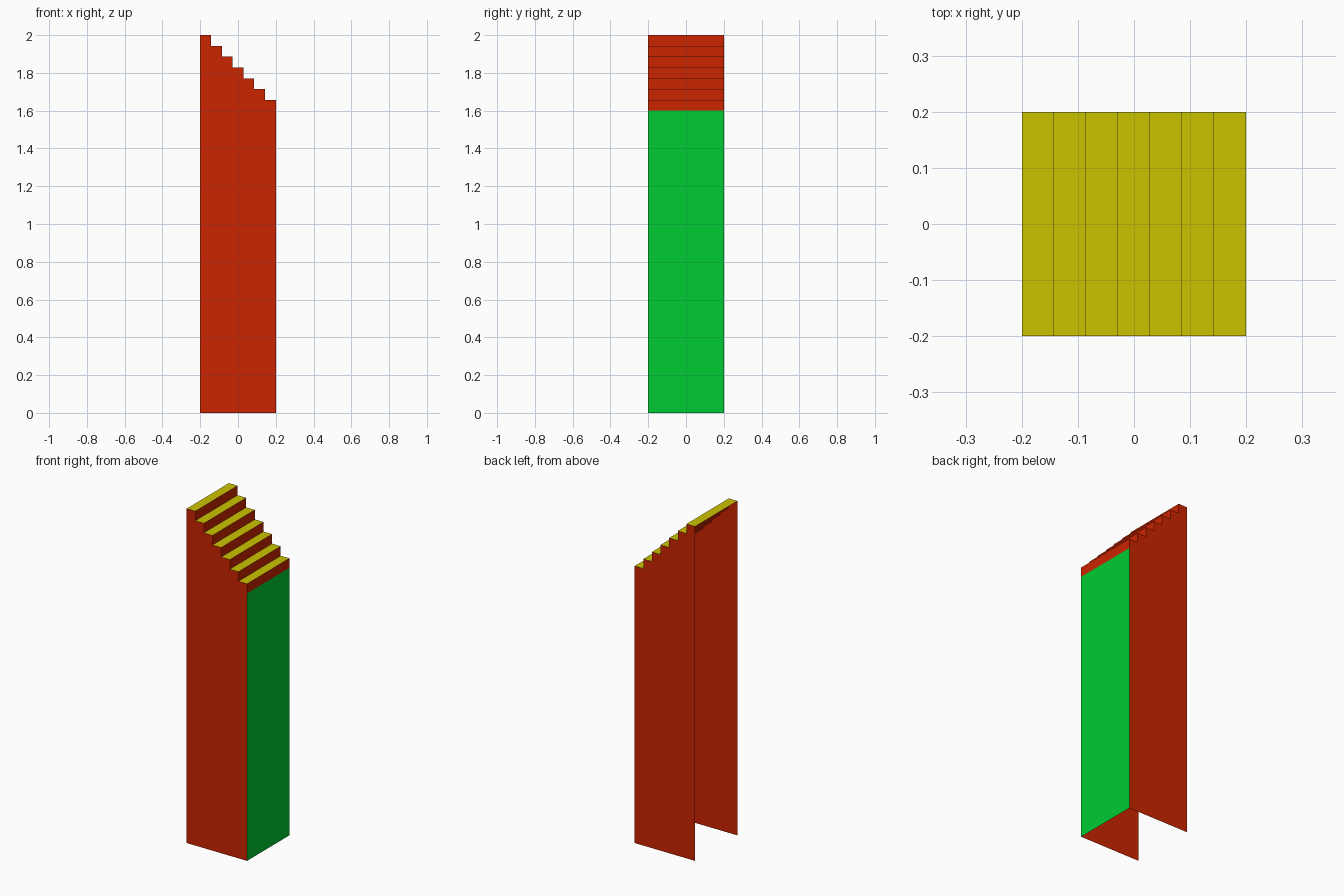
import bpy
import bmesh

cube = bpy.data.objects.get("Cube")
if cube:
    bpy.data.objects.remove(cube, do_unlink=True)

HALF = 0.2            # half of the square footprint
BASE = 1.6            # height where the stairs begin
STEPS = 7
SIZE = 2 * HALF / STEPS


def make_material(name, color):
    mat = bpy.data.materials.new(name)
    mat.use_nodes = True
    mat.diffuse_color = color
    mat.node_tree.nodes["Principled BSDF"].inputs["Base Color"].default_value = color
    return mat


red = make_material("brick red", (0.6, 0.018, 0, 1))
green = make_material("green", (0, 0.6, 0.032, 1))
yellow = make_material("yellow", (0.6, 0.54, 0, 1))


def make_sheet(name, polygons, materials):
    """Build thin sheets; faces that look up take the second material."""
    bm = bmesh.new()
    for points in polygons:
        bm.faces.new([bm.verts.new(p) for p in points])
    bmesh.ops.remove_doubles(bm, verts=bm.verts, dist=0.0001)
    bm.normal_update()
    for face in bm.faces:
        face.material_index = int(face.normal.z > 0.5 and len(materials) > 1)
    mesh = bpy.data.meshes.new(name)
    bm.to_mesh(mesh)
    bm.free()
    for mat in materials:
        mesh.materials.append(mat)
    obj = bpy.data.objects.new(name, mesh)
    bpy.context.collection.objects.link(obj)


# Stair line climbing from the +x end to the -x end
stair = [(HALF, BASE)]
for i in range(STEPS):
    top = BASE + (i + 1) * SIZE
    stair += [(HALF - i * SIZE, top), (HALF - (i + 1) * SIZE, top)]

# Side walls with stepped tops
outline = [(-HALF, 0), (HALF, 0)] + stair
make_sheet("front_wall", [[(x, -HALF, z) for x, z in outline]], [red])
make_sheet("back_wall", [[(x, HALF, z) for x, z in reversed(outline)]], [red])

# Red risers and yellow treads, open underneath
make_sheet("stairs",
           [[(x0, -HALF, z0), (x0, HALF, z0), (x1, HALF, z1), (x1, -HALF, z1)]
            for (x0, z0), (x1, z1) in zip(stair, stair[1:])],
           [red, yellow])

# Tall end panel below the lowest step; the opposite end stays open
make_sheet("end_panel",
           [[(HALF, -HALF, 0), (HALF, HALF, 0), (HALF, HALF, BASE), (HALF, -HALF, BASE)]],
           [green])
